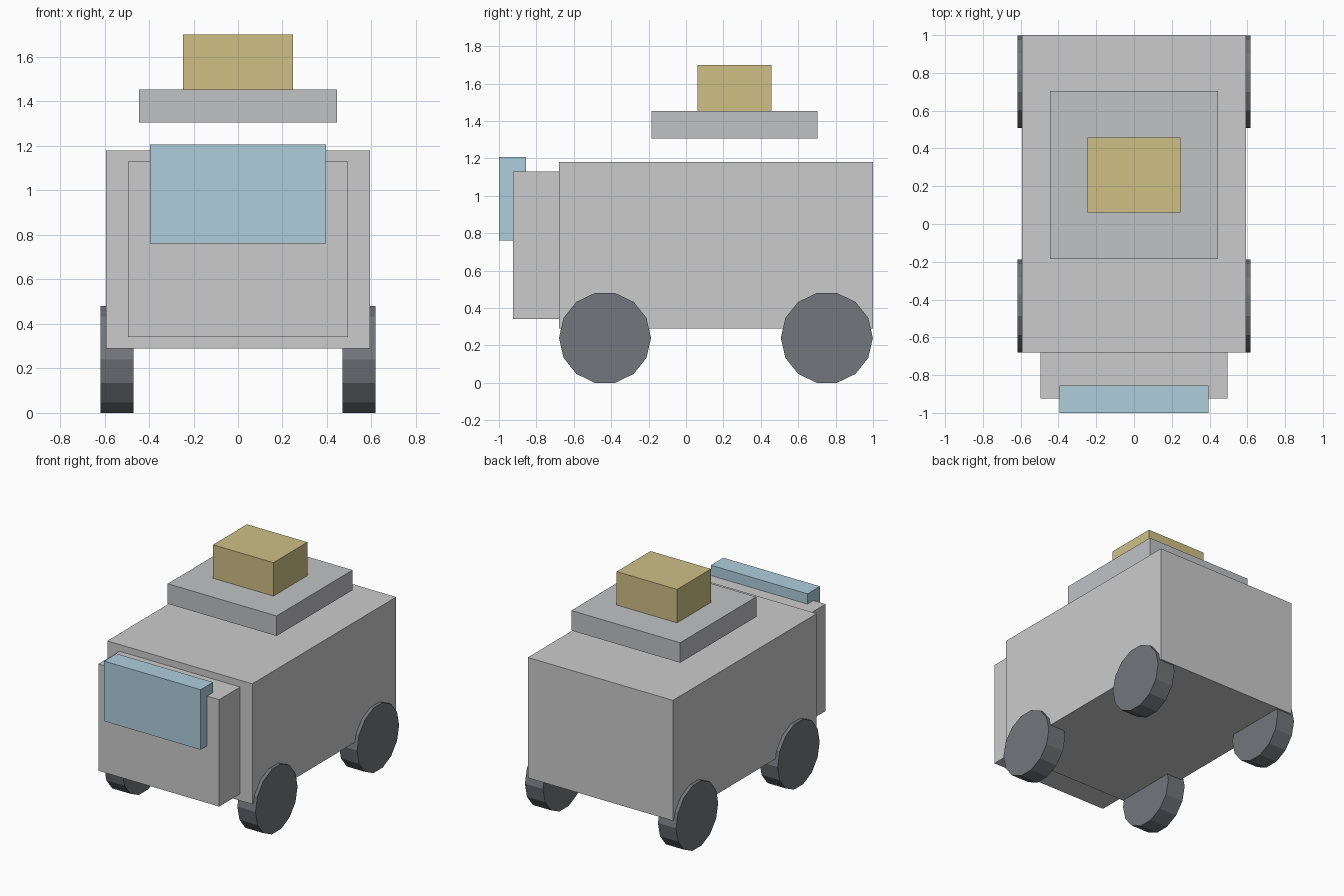
import bpy
import bmesh
from math import pi
from mathutils import Matrix

if "Cube" in bpy.data.objects:
    bpy.data.objects.remove(bpy.data.objects["Cube"])


def material(name, rgb):
    mat = bpy.data.materials.new(name)
    mat.diffuse_color = (*rgb, 1)
    mat.use_nodes = True
    mat.node_tree.nodes["Principled BSDF"].inputs["Base Color"].default_value = mat.diffuse_color
    return mat


def add_object(name, bm, mat=None):
    mesh = bpy.data.meshes.new(name)
    bm.to_mesh(mesh)
    bm.free()
    obj = bpy.data.objects.new(name, mesh)
    bpy.context.collection.objects.link(obj)
    if mat:
        mesh.materials.append(mat)
    return obj


def box(name, half_width, y, z, mat=None):
    """Box centred on x, spanning the given y and z ranges."""
    bm = bmesh.new()
    size = (2 * half_width, y[1] - y[0], z[1] - z[0])
    bmesh.ops.create_cube(bm, size=1, matrix=Matrix.Translation(
        (0, sum(y) / 2, sum(z) / 2)) @ Matrix.Diagonal((*size, 1)))
    return add_object(name, bm, mat)


def wheel(name, x, y, mat):
    """14-sided disc, axle along x, resting on the ground."""
    bm = bmesh.new()
    bmesh.ops.create_cone(
        bm, cap_ends=True, segments=14, radius1=0.246, radius2=0.246, depth=0.148,
        matrix=Matrix.Translation((x, y, 0.24)) @ Matrix.Rotation(pi / 2, 4, 'Y')
        @ Matrix.Rotation(pi / 2, 4, 'Z'))
    # Orient so a corner points straight forward and the bottom is a flat side
    if max(v.co.y for v in bm.verts) - y < 0.2455:
        bmesh.ops.rotate(bm, verts=bm.verts, cent=(x, y, 0.24),
                         matrix=Matrix.Rotation(pi / 14, 3, 'X'))
    return add_object(name, bm, mat)


glass = material("glass", (0.42, 0.62, 0.72))
pale_metal = material("pale_metal", (0.53, 0.54, 0.56))
tan = material("tan", (0.62, 0.53, 0.24))
rubber = material("rubber", (0.17, 0.18, 0.20))

# Main body and the narrower cab front
box("body", 0.593, (-0.68, 1.0), (0.29, 1.18))
box("cab", 0.494, (-0.925, -0.63), (0.34, 1.13))

# Windscreen, roof plate hovering over the body, and roof box
box("windscreen", 0.395, (-1.0, -0.855), (0.762, 1.206), glass)
box("roof_plate", 0.445, (-0.185, 0.703), (1.305, 1.453), pale_metal)
box("roof_box", 0.247, (0.061, 0.457), (1.453, 1.70), tan)

# Wheels
for side, x in (("left", -0.544), ("right", 0.544)):
    for end, y in (("front", -0.433), ("rear", 0.753)):
        wheel(f"{end}_{side}_wheel", x, y, rubber)
